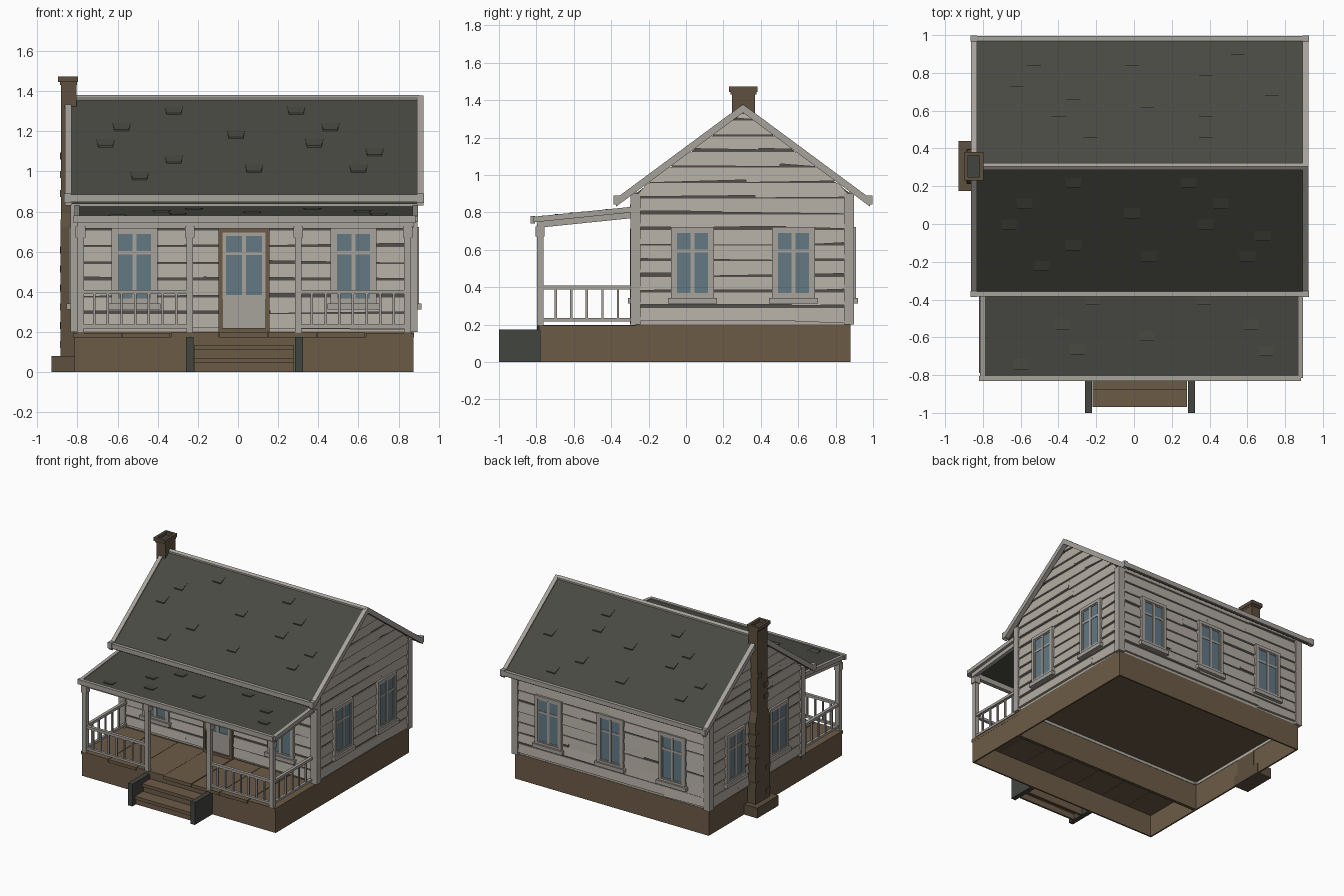
import bpy, bmesh, math, random
from mathutils import Matrix, Vector

if "Cube" in bpy.data.objects:
    bpy.data.objects.remove(bpy.data.objects["Cube"])

random.seed(4)
COLORS = {
    "pale_siding": (0.44, 0.41, 0.36), "trim_paint": (0.385, 0.36, 0.33),
    "siding_gap": (0.085, 0.078, 0.07), "brown_wood": (0.15, 0.105, 0.062),
    "chimney_brown": (0.11, 0.079, 0.048), "roof_grey": (0.066, 0.067, 0.056),
    "window_glass": (0.125, 0.19, 0.23), "dark_plank": (0.055, 0.06, 0.051)}
MATS = {}
for n, c in COLORS.items():
    MATS[n] = bpy.data.materials.new(n)
    MATS[n].diffuse_color = (*c, 1)

PARTS = {}
QUADS = ((0, 1, 2, 3), (4, 7, 6, 5), (0, 4, 5, 1), (1, 5, 6, 2), (2, 6, 7, 3), (3, 7, 4, 0))


def hexa(name, mat, bottom, top, M=None):
    """Six-sided block from four bottom and four top corners."""
    bm = PARTS.setdefault(name, (bmesh.new(), mat))[0]
    vs = [bm.verts.new(M @ Vector(p) if M else p) for p in (*bottom, *top)]
    for q in QUADS:
        bm.faces.new([vs[i] for i in q])


def box(name, mat, x0, x1, y0, y1, z0, z1, M=None):
    r = ((x0, y0), (x1, y0), (x1, y1), (x0, y1))
    hexa(name, mat, [(*p, z0) for p in r], [(*p, z1) for p in r], M)


def slab(name, mat, x0, x1, a, b, t):
    """Sloped slab: upper surface runs from a=(y,z) to b=(y,z)."""
    r = ((x0, *a), (x1, *a), (x1, *b), (x0, *b))
    hexa(name, mat, [(x, y, z - t) for x, y, z in r], r)


def ring(name, mat, x0, x1, y0, y1, z0, z1, t):
    """Four upright walls around a rectangle."""
    for a, b in ((y0, y0 + t), (y1 - t, y1)):
        box(name, mat, x0, x1, a, b, z0, z1)
    for a, b in ((x0, x0 + t), (x1 - t, x1)):
        box(name, mat, a, b, y0 + t, y1 - t, z0, z1)


CX, CY = 0.03, 0.305
SLOPE = 0.74

# Hollow foundations, floor and wall footing above them
ring("house_foundation", "brown_wood", -0.815, 0.875, -0.27, 0.88, 0, 0.202, 0.012)
ring("porch_foundation", "brown_wood", -0.815, 0.875, -0.78, -0.271, 0, 0.175, 0.012)
ring("wall_footing", "pale_siding", -0.812, 0.872, -0.267, 0.877, 0.2, 0.23, 0.012)
box("house_floor", "brown_wood", -0.80, 0.86, -0.255, 0.865, 0.222, 0.23)

# Porch deck planks
for i in range(7):
    x = -0.82 + i * 1.70 / 7
    box("porch_deck", "brown_wood", x, x + 1.70 / 7 - 0.004, -0.785 - random.uniform(0, 0.012), -0.26,
        0.172, 0.195 + random.uniform(0, 0.005))

# Steps and their side boards
for i, (y0, z) in enumerate(((-0.97, 0.07), (-0.88, 0.135))):
    box("step_treads", "brown_wood", -0.22, 0.28, y0, y0 + 0.10, z - 0.025, z)
    box("step_risers", "brown_wood", -0.22, 0.28, y0 + 0.015, y0 + 0.03, 0, z - 0.025)
for x in (-0.26, 0.285):
    box("step_sides", "dark_plank", x, x + 0.038, -1.0, -0.78, 0, 0.175)

# Wall core, visible as dark gaps between boards
box("wall_core", "siding_gap", -0.815, 0.875, -0.27, 0.88, 0.229, 0.9)
pent = [(-0.27, 0.9), (0.88, 0.9), (CY + 0.01, 1.325), (CY - 0.01, 1.325)]
hexa("wall_core", "siding_gap", [(-0.815, y, z) for y, z in pent], [(0.875, y, z) for y, z in pent])


def wall_frame(deg, x, y):
    return Matrix.Translation((x, y, 0)) @ Matrix.Rotation(math.radians(deg), 4, 'Z')


FRONT, RIGHT = wall_frame(0, CX, -0.27), wall_frame(90, 0.875, CY)
BACK, LEFT = wall_frame(180, CX, 0.88), wall_frame(-90, -0.815, CY)


def siding(name, M, half, gable):
    """Lapped boards with uneven lower edges; gables taper to the ridge."""
    def width(z):
        return min(half, max(0.01, (1.335 - z) / SLOPE)) if gable else half
    z, step = 0.205, 0.0835
    while z < (1.3 if gable else 0.88):
        z1 = min(z + step, 1.33 if gable else 0.93)
        w0, w1 = width(z), width(z1)
        cut = random.uniform(-0.6, 0.6) * half
        ends = [(-w0, -w1), (w0, w1)]
        if abs(cut) < w1 - 0.05:
            ends.insert(1, (cut, cut))
        for (a0, a1), (b0, b1) in zip(ends, ends[1:]):
            g0, g1 = random.uniform(0.002, 0.02), random.uniform(0.002, 0.02)
            o = random.uniform(0.012, 0.016)
            hexa(name, "pale_siding",
                 [(a0, -o, z + g0), (b0, -o, z + g1), (b0, 0.005, z + g1), (a0, 0.005, z + g0)],
                 [(a1, -0.006, z1), (b1, -0.006, z1), (b1, 0.005, z1), (a1, 0.005, z1)], M)
        z += step


siding("front_siding", FRONT, 0.845, False)
siding("back_siding", BACK, 0.845, False)
siding("right_siding", RIGHT, 0.575, True)
siding("left_siding", LEFT, 0.575, True)

# Corner boards
for x in (-0.808, 0.868):
    for y in (-0.27, 0.872):
        box("corner_boards", "trim_paint", x - 0.027, x + 0.027, y - 0.026, y + 0.026, 0.2, 0.9)


def frame(name, mat, M, u, w, z0, z1, t, d):
    """Rectangular surround, t wide and standing d off the wall."""
    box(name, mat, u - w, u - w + t, -d, 0, z0, z1, M)
    box(name, mat, u + w - t, u + w, -d, 0, z0, z1, M)
    box(name, mat, u - w + t, u + w - t, -d, 0, z1 - t, z1, M)
    box(name, mat, u - w + t, u + w - t, -d, 0, z0, z0 + t, M)


def panes(M, u, w, z0, z1):
    box("window_panes", "window_glass", u - w, u + w, -0.0185, -0.001, z0, z1, M)
    box("window_bars", "trim_paint", u - 0.01, u + 0.01, -0.024, -0.0185, z0, z1, M)
    zb = z0 + 0.7 * (z1 - z0)
    box("window_bars", "trim_paint", u - w, u + w, -0.022, -0.0185, zb - 0.008, zb + 0.008, M)


def window(M, u):
    frame("window_frames", "trim_paint", M, u, 0.115, 0.335, 0.722, 0.024, 0.028)
    frame("window_sashes", "trim_paint", M, u, 0.092, 0.358, 0.699, 0.01, 0.023)
    panes(M, u, 0.088, 0.36, 0.695)
    box("window_sills", "trim_paint", u - 0.13, u + 0.13, -0.04, 0, 0.312, 0.342, M)


for M, us in ((FRONT, (-0.545, 0.545)), (BACK, (-0.54, 0.0, 0.54)), (RIGHT, (-0.27, 0.27)), (LEFT, (-0.27, 0.27))):
    for u in us:
        window(M, u)

# Front door
frame("door_frame", "brown_wood", FRONT, 0.0, 0.127, 0.2, 0.715, 0.02, 0.03)
box("door_leaf", "trim_paint", -0.108, 0.108, -0.018, 0, 0.22, 0.695, FRONT)
frame("door_stiles", "trim_paint", FRONT, 0.0, 0.107, 0.365, 0.697, 0.018, 0.024)
panes(FRONT, 0.0, 0.09, 0.38, 0.682)

# Main roof: slopes, rake boards, eave boards, ridge cap
for s in (-1, 1):
    eave, ridge = (CY + s * 0.675, 1.368 - SLOPE * 0.675), (CY, 1.368)
    slab("main_roof", "roof_grey", -0.835, 0.895, eave, ridge, 0.03)
    e2, r2 = (CY + s * 0.68, 1.378 - SLOPE * 0.68), (CY, 1.378)
    for x in (-0.862, 0.892):
        slab("rake_boards", "trim_paint", x, x + 0.032, e2, r2, 0.045)
    y = CY + s * 0.676
    box("eave_boards", "trim_paint", -0.855, 0.915, y - 0.013, y + 0.013, 0.848, 0.884)
    for x in (-0.866, 0.892):
        box("eave_ends", "trim_paint", x, x + 0.034, y - 0.016, y + 0.016, 0.842, 0.89)
    slab("ridge_cap", "trim_paint", -0.845, 0.905, (CY + s * 0.018, 1.367), (CY, 1.38), 0.02)

# Porch roof: slab, trim, beams
PA, PB = (-0.815, 0.772), (-0.26, 0.828)
slab("porch_roof", "roof_grey", -0.80, 0.88, PA, PB, 0.02)
for x in (-0.815, 0.87):
    slab("porch_rakes", "trim_paint", x, x + 0.026, (-0.815, 0.777), (-0.29, 0.83), 0.03)
for x in (-0.80, 0.845):
    slab("porch_side_beams", "trim_paint", x, x + 0.03, (-0.79, 0.76), (-0.28, 0.812), 0.042)
box("porch_fascia", "trim_paint", -0.82, 0.885, -0.832, -0.806, 0.742, 0.78)
box("porch_beam", "trim_paint", -0.80, 0.87, -0.795, -0.765, 0.715, 0.755)
box("porch_ledger", "trim_paint", -0.82, 0.885, -0.30, -0.27, 0.82, 0.842)

# Small raised shingles on each slope
main_front = [(-.32, .22), (.29, .22), (-.58, .11), (.46, .11), (-.01, .06), (-.66, 0), (.38, 0), (.68, -.06),
              (-.32, -.11), (.08, -.17), (.6, -.17), (-.49, -.22)]
main_back = [(-.53, .81), (-.01, .81), (.55, .87), (.38, .76), (-.62, .70), (-.32, .63), (.73, .65), (.07, .59),
             (-.4, .54), (.38, .54), (-.23, .43), (.38, .43)]
porch = [(-.22, -.40), (.37, -.40), (-.38, -.53), (.62, -.53), (.07, -.59), (-.3, -.66), (.7, -.67), (-.6, -.74)]


def shingle(name, x, y, z_of, down):
    lo, hi = y + down * 0.03, y - down * 0.024
    pts = [(x - 0.036, lo, 0.008), (x + 0.036, lo, 0.008), (x + 0.045, hi, 0.001), (x - 0.045, hi, 0.001)]
    hexa(name, "roof_grey", [(a, b, z_of(b) - 0.006) for a, b, _ in pts], [(a, b, z_of(b) + c) for a, b, c in pts])


def main_z(y):
    return 1.368 - SLOPE * abs(y - CY)


def porch_z(y):
    return PA[1] + (y - PA[0]) * (PB[1] - PA[1]) / (PB[0] - PA[0])


for name, pts, f, d in (("front_shingles", main_front, main_z, -1), ("back_shingles", main_back, main_z, 1),
                        ("porch_shingles", porch, porch_z, -1)):
    for x, y in pts:
        shingle(name, x, y, f, d)

# Porch posts with capitals
POSTS = (-0.785, -0.24, 0.30, 0.845)
for x in POSTS:
    for h, z0, z1 in ((0.017, 0.195, 0.74), (0.024, 0.67, 0.725)):
        box("porch_posts", "trim_paint", x - h, x + h, -0.78 - h, -0.78 + h, z0, z1)


def railing(M, length, n):
    """Rails and balusters along local x, starting at the origin."""
    box("porch_rails", "trim_paint", 0, length, -0.012, 0.012, 0.388, 0.408, M)
    box("porch_rails", "trim_paint", 0, length, -0.01, 0.01, 0.218, 0.236, M)
    for i in range(1, n + 1):
        u = length * i / (n + 1)
        box("porch_balusters", "trim_paint", u - 0.006, u + 0.006, -0.006, 0.006, 0.236, 0.388, M)


for a, b in ((POSTS[0], POSTS[1]), (POSTS[2], POSTS[3])):
    railing(wall_frame(0, a, -0.78), b - a, 7)
for x in (POSTS[0], POSTS[3]):
    railing(wall_frame(90, x, -0.78), 0.50, 5)

# Chimney: footing, wide lower stack, shoulder, narrow stack, hollow cap
CB = "chimney_brown"
box("chimney_footing", CB, -0.93, -0.80, 0.175, 0.44, 0, 0.08)
box("chimney_lower", CB, -0.885, -0.80, 0.215, 0.395, 0.08, 0.72)
hexa("chimney_shoulder", CB, [(-.885, .215, .72), (-.80, .215, .72), (-.80, .395, .72), (-.885, .395, .72)],
     [(-.882, .245, .79), (-.80, .245, .79), (-.80, .37, .79), (-.882, .37, .79)])
box("chimney_upper", CB, -0.882, -0.805, 0.245, 0.37, 0.79, 1.44)
for i in range(11):
    z, w = 0.12 + i * 0.094, (0.09 if i < 6 else 0.062)
    y = CY + random.choice((-1, 1)) * (w - 0.023)
    if not 0.68 < z < 0.8:
        box("chimney_bricks", CB, -0.888, -0.83, y - 0.026, y + 0.026, z, z + 0.035)
ring("chimney_cap", CB, -0.898, -0.798, 0.23, 0.382, 1.445, 1.472, 0.02)
ring("chimney_collar", CB, -0.888, -0.803, 0.238, 0.376, 1.43, 1.446, 0.02)
box("chimney_flue", "dark_plank", -0.878, -0.818, 0.25, 0.362, 1.44, 1.447)

# Turn the collected blocks into objects
for name, (bm, mat) in PARTS.items():
    bmesh.ops.recalc_face_normals(bm, faces=bm.faces)
    me = bpy.data.meshes.new(name)
    bm.to_mesh(me)
    bm.free()
    me.materials.append(MATS[mat])
    bpy.context.collection.objects.link(bpy.data.objects.new(name, me))

for m in bpy.data.materials:
    if m.users and not m.is_grease_pencil:
        m.use_nodes = True
        m.node_tree.nodes["Principled BSDF"].inputs["Base Color"].default_value = m.diffuse_color
